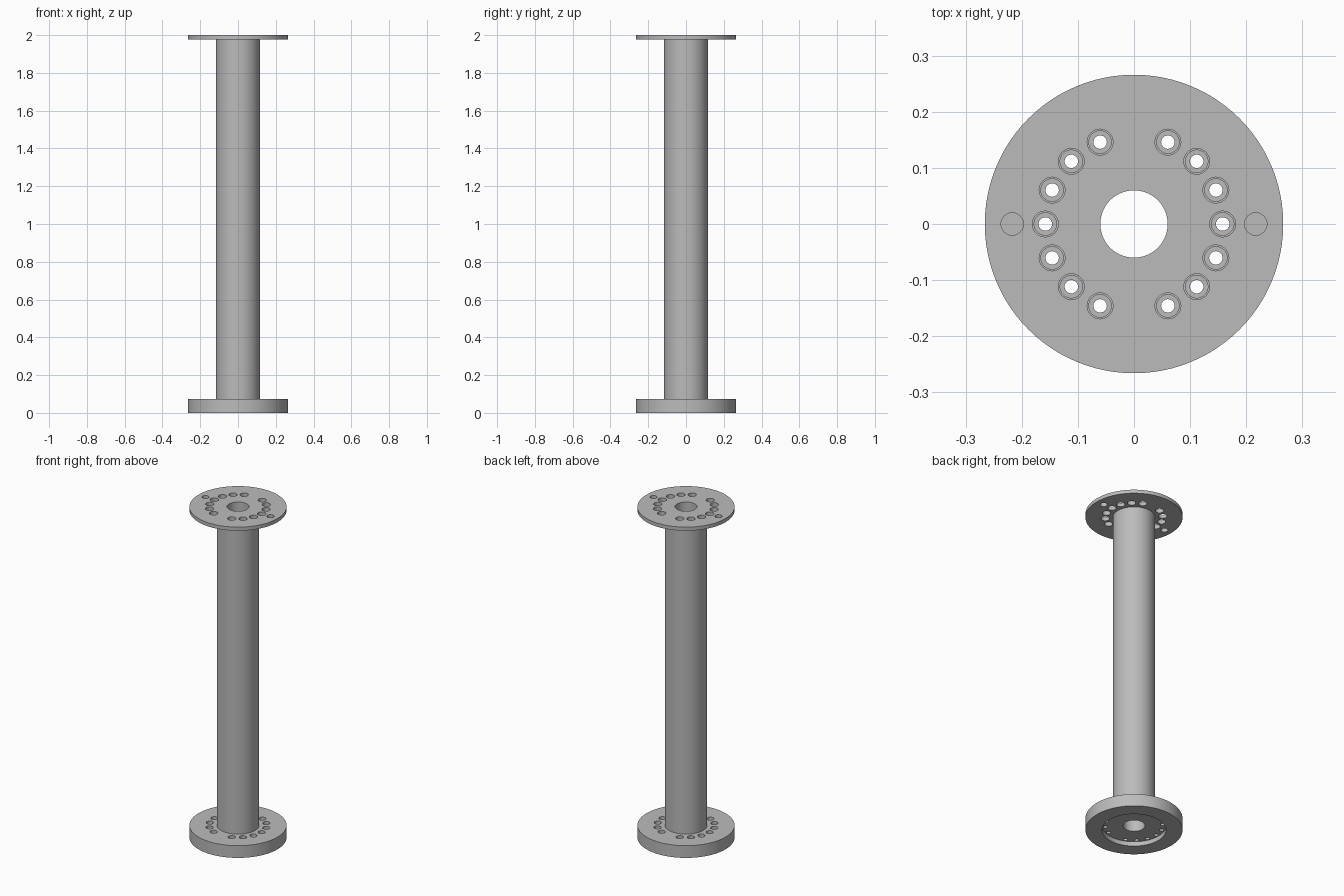
import bpy, bmesh, math
from mathutils import Matrix, Vector

if "Cube" in bpy.data.objects:
    bpy.data.objects.remove(bpy.data.objects["Cube"], do_unlink=True)

# Single metal colour
metal = bpy.data.materials.new("grey metal")
metal.use_nodes = True
grey = (0.5, 0.5, 0.5, 1)
metal.diffuse_color = grey
metal.node_tree.nodes["Principled BSDF"].inputs["Base Color"].default_value = grey


def lathe(bm, profile, segments, x=0, y=0):
    """Spin a closed (radius, z) profile around a vertical axis at x, y."""
    rings = []
    for r, z in profile:
        if r == 0:
            rings.append([bm.verts.new((x, y, z))] * segments)
            continue
        angles = [math.tau * i / segments for i in range(segments)]
        rings.append([bm.verts.new((x + r * math.cos(a), y + r * math.sin(a), z))
                      for a in angles])
    for k, ring in enumerate(rings):
        nxt = rings[(k + 1) % len(rings)]
        for i in range(segments):
            j = (i + 1) % segments
            corners = list(dict.fromkeys((ring[i], ring[j], nxt[j], nxt[i])))
            if len(corners) > 2:
                bm.faces.new(corners)


def make_object(name, bm):
    bmesh.ops.recalc_face_normals(bm, faces=bm.faces)
    mesh = bpy.data.meshes.new(name)
    bm.to_mesh(mesh)
    bm.free()
    mesh.materials.append(metal)
    obj = bpy.data.objects.new(name, mesh)
    bpy.context.collection.objects.link(obj)
    return obj


# Column with thin top flange, thick base flange, through bore and base recess
BORE, TUBE, RECESS, FLANGE = 0.06, 0.116, 0.175, 0.266
RECESS_Z, BASE_Z, TOP_Z = 0.027, 0.074, 1.978
body = bmesh.new()
lathe(body, [(BORE, RECESS_Z), (RECESS, RECESS_Z), (RECESS, 0), (FLANGE, 0),
             (FLANGE, BASE_Z), (TUBE, BASE_Z), (TUBE, TOP_Z), (FLANGE, TOP_Z),
             (FLANGE, 2), (BORE, 2)], 96)
column = make_object("flanged_column", body)

# Bolt holes: wide in the top flange, counterbored in the base flange
cut = bmesh.new()
for side in (0, math.pi):
    for step in range(-3, 4):
        a = side + step * math.pi / 8
        x, y = 0.158 * math.cos(a), 0.158 * math.sin(a)
        lathe(cut, [(0, 1.95), (0.023, 1.95), (0.023, 2.05), (0, 2.05)], 32, x, y)
        lathe(cut, [(0, 0.01), (0.012, 0.01), (0.012, 0.05), (0.02, 0.05),
                    (0.02, 0.1), (0, 0.1)], 32, x, y)

# Locating holes through the top flange only
for x in (-0.217, 0.217):
    lathe(cut, [(0, 1.95), (0.02, 1.95), (0.02, 2.05), (0, 2.05)], 32, x, 0)
cutter = make_object("hole_cutter", cut)
cutter.hide_render = True

# Drill the holes, then discard the cutter
drill = column.modifiers.new("drill", 'BOOLEAN')
drill.operation = 'DIFFERENCE'
drill.solver = 'EXACT'
drill.object = cutter
bpy.ops.object.select_all(action='DESELECT')
bpy.context.view_layer.objects.active = column
column.select_set(True)
bpy.ops.object.modifier_apply(modifier="drill")
bpy.data.objects.remove(cutter, do_unlink=True)
bpy.ops.object.shade_smooth_by_angle(angle=math.radians(30))
